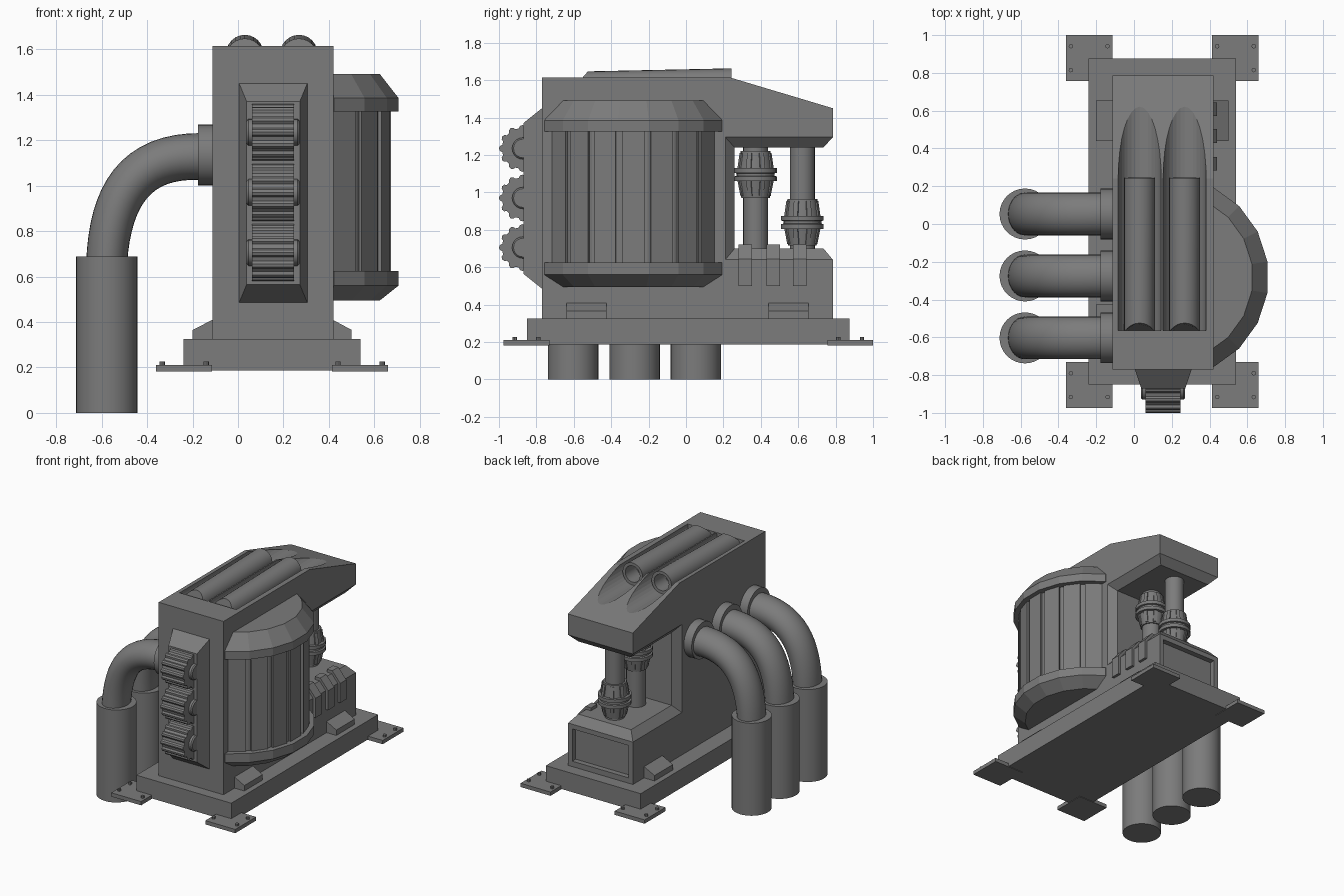
import bpy, bmesh, math
from mathutils import Vector

if "Cube" in bpy.data.objects:
    bpy.data.objects.remove(bpy.data.objects["Cube"])

METAL = bpy.data.materials.new("dark_metal")
METAL.diffuse_color = (.2, .2, .2, 1)
METAL.use_nodes = True
METAL.node_tree.nodes["Principled BSDF"].inputs["Base Color"].default_value = METAL.diffuse_color


def finish(name, bm, smooth=False):
    bmesh.ops.remove_doubles(bm, verts=bm.verts, dist=1e-5)
    bmesh.ops.recalc_face_normals(bm, faces=bm.faces)
    me = bpy.data.meshes.new(name)
    bm.to_mesh(me)
    bm.free()
    me.materials.append(METAL)
    ob = bpy.data.objects.new(name, me)
    bpy.context.collection.objects.link(ob)
    bpy.ops.object.select_all(action='DESELECT')
    bpy.context.view_layer.objects.active = ob
    ob.select_set(True)
    if smooth:
        bpy.ops.object.shade_smooth_by_angle(angle=math.radians(32))
    return ob


def taper(name, lo, hi, end=None, inset=(0, 0, 0)):
    """Box from lo to hi; the face at end (axis, 0 low / 1 high) shrinks by inset."""
    bm = bmesh.new()
    bmesh.ops.create_cube(bm, size=1)
    for v in bm.verts:
        side = [int(c > 0) for c in v.co]
        p = [hi[i] if side[i] else lo[i] for i in range(3)]
        if end and side[end[0]] == end[1]:
            for i in range(3):
                if i != end[0]:
                    p[i] += -inset[i] if side[i] else inset[i]
        v.co = p
    return finish(name, bm)


def prism(name, pts, axis, a, b):
    """Extrude a 2D outline along x, y or z (0, 1, 2) from a to b."""
    bm = bmesh.new()

    def at(p, d):
        c = list(p)
        c.insert(axis, d)
        return c
    f = bm.faces.new([bm.verts.new(at(p, a)) for p in pts])
    r = bmesh.ops.extrude_face_region(bm, geom=[f])
    for v in r['geom']:
        if isinstance(v, bmesh.types.BMVert):
            v.co[axis] = b
    return finish(name, bm)


def skin(name, rings, smooth=False):
    """Bridge a list of point rings and cap both ends."""
    bm = bmesh.new()
    rings = [[bm.verts.new(p) for p in ring] for ring in rings]
    for A, B in zip(rings, rings[1:]):
        for i in range(len(A)):
            j = (i + 1) % len(A)
            bm.faces.new((A[i], A[j], B[j], B[i]))
    bm.faces.new(rings[0])
    bm.faces.new(rings[-1])
    return finish(name, bm, smooth)


def lathe(name, prof, origin, axis, n=24, smooth=True):
    """Revolve (radius, height) points about an axis through origin."""
    q = Vector((0, 0, 1)).rotation_difference(Vector(axis).normalized())
    turn = [2 * math.pi * i / n for i in range(n)]
    return skin(name, [[Vector(origin) + q @ Vector((r * math.cos(t), r * math.sin(t), h))
                        for t in turn] for r, h in prof], smooth)


def cut(ob, cutter):
    cutter.hide_render = True
    m = ob.modifiers.new("cut", 'BOOLEAN')
    m.operation, m.object, m.solver = 'DIFFERENCE', cutter, 'EXACT'
    bpy.context.view_layer.objects.active = ob
    bpy.ops.object.modifier_apply(modifier=m.name)
    bpy.data.objects.remove(cutter)


# Base plate and bolted feet
taper("base_plate", (-.24, -.85, .186), (.54, .875, .325))
for sx in (-1, 1):
    for sy in (-1, 1):
        cx, cy = .15 + sx * .387, .0125 + sy * .8655
        taper("foot", (cx - .123, cy - .122, .182), (cx + .123, cy + .122, .21))
        for dx, dy in ((1, 1), (1, -1), (-1, 1)):
            lathe("foot_bolt", [(.012, 0), (.012, .017)],
                  (cx + sx * dx * .097, cy + sy * dy * .063, .209), (0, 0, 1), 8, False)

# Main C-shaped housing with troughs in the roof and a recess at the back
X0, X1 = -.113, .42
body = prism("housing", [(-.77, .32), (.785, .32), (.785, .64), (.21, .64), (.21, 1.295),
                         (.785, 1.295), (.785, 1.45), (.24, 1.613), (-.77, 1.613)], 0, X0, X1)
cut(body, taper("recess_cutter", (X0 + .035, .745, .365), (X1 - .035, .9, .605)))
for x in (.03, .268):
    cut(body, lathe("trough_cutter", [(.114, 0), (.114, 1.5)], (x, -.565, 1.613), (0, 1, 0), 32, False))
taper("lower_bed", (X0, .21, .64), (X1, .785, .70), (2, 1), (.05, .05, 0))
taper("overhang_underside", (X0, .21, 1.24), (X1, .785, 1.295), (2, 0), (.05, .05, 0))
taper("column_rear", (X0, .21, .64), (X1, .26, 1.295), (1, 1), (.05, 0, 0))

# Open roof tubes lying in the troughs, front ends cut at a slant
for x in (.03, .268):
    tube = lathe("roof_tube", [(.082, 0), (.082, .81), (.06, .81), (.06, .68)],
                 (x, -.565, 1.565), (0, 1, .02), 24)
    for v in tube.data.vertices:
        if v.co.y < -.5:
            v.co.y += max(0, v.co.z - 1.60) * .9

# Wedges between housing and base
for y in (-.64, .44):
    prism("side_wedge", [(.41, .32), (.5, .32), (.5, .365), (.42, .408), (.41, .408)], 1, y, y + .215)
    prism("side_wedge", [(-.1, .32), (-.2, .32), (-.2, .365), (-.115, .408), (-.1, .408)], 1, y, y + .215)

# Front panel with three gears
taper("front_panel", (.005, -.87, .485), (.305, -.77, 1.45), (1, 0), (.033, 0, .08))
for z in (1.235, .97, .705):
    teeth, pts = 12, []
    for i in range(teeth):
        for f, r in ((-.34, .109), (-.2, .121), (0, .125), (.2, .121), (.34, .109)):
            a = 2 * math.pi * (i + f) / teeth
            pts.append((-.875 - r * math.cos(a), z + r * math.sin(a)))
    prism("gear", pts, 0, .062, .246)
    lathe("gear_hub", [(.05, 0), (.058, .008), (.058, .225), (.05, .233)], (.0375, -.872, z), (1, 0, 0), 20)

# Large faceted drum on the right, cut off inside the housing
CX, CY = .18, -.282


def polar(r, a):
    return CX + r * math.cos(math.radians(a)), CY + r * math.sin(math.radians(a))


def drum(name, levels):
    rings = []
    for r, z in levels:
        pts = [polar(r, a) for a in EVEN]
        pts = [(.40, pts[0][1])] + pts + [(.40, pts[-1][1])]
        rings.append([(x, y, z) for x, y in pts])
    return skin(name, rings)


EVEN = [-63, -45, -27, -9, 9, 27, 45, 63]
drum("drum_top_cap", [(.533, 1.325), (.533, 1.385), (.45, 1.49)])
drum("drum_bottom_cap", [(.45, .495), (.533, .56), (.533, .625)])
drum("drum_core", [(.483, .6), (.483, 1.35)])
# Raised panels around the drum
for a in EVEN[:-1]:
    prism("drum_panel", [polar(r, a + d) for r, d in ((.45, 2), (.497, 2), (.497, 16), (.45, 16))], 2, .61, 1.34)


# Two posts with ribbed couplings in the rear opening
def post(y, z):
    lathe("post", [(.067, .69), (.067, 1.25)], (.15, y, 0), (0, 0, 1), 20)
    lathe("coupling", [(.076, 0), (.092, .09), (.114, .09), (.114, .115), (.102, .118), (.102, .132),
                       (.114, .135), (.114, .16), (.092, .16), (.08, .25)],
          (.15, y, z), (0, 0, 1), 20)
    for i in range(8):
        rib = prism("coupling_rib", [(.06, .01), (.082, .01), (.101, .1), (.101, .15), (.087, .24), (.06, .24)],
                    1, -.013, .013)
        rib.location = (.15, y, z)
        rib.rotation_euler.z = (i + .5) * math.pi / 4


post(.372, .97)
post(.622, .715)

# Clips over the right edge of the lower bed
for y, top in ((.282, .722), (.43, .722), (.572, .722)):
    prism("bed_clip", [(.40, .5), (.44, .5), (.44, .645), (.375, top), (.33, top), (.33, .68), (.40, .62)],
          1, y, y + .072)

# Three elbow pipes with collars and ground sleeves on the left
for y in (.053, -.275, -.603):
    lathe("pipe_collar", [(.134, 0), (.134, .075)], (-.177, y, 1.135), (1, 0, 0), 32)
    lathe("ground_sleeve", [(.135, 0), (.135, .687)], (-.577, y, 0), (0, 0, 1), 32)
    P = [Vector(p) for p in ((-.16, 0, 1.128), (-.45, 0, 1.135), (-.562, 0, .96), (-.578, 0, .66))]
    rings = []
    for k in range(17):
        t = k / 16
        s = 1 - t
        c = s**3 * P[0] + 3 * s * s * t * P[1] + 3 * s * t * t * P[2] + t**3 * P[3]
        d = (s * s * (P[1] - P[0]) + 2 * s * t * (P[2] - P[1]) + t * t * (P[3] - P[2])).normalized()
        side = Vector((-d.z, 0, d.x)) * (.103 - .013 * t)
        c.y = y
        rings.append([c + side * math.cos(a) + Vector((0, .113, 0)) * math.sin(a)
                      for a in (2 * math.pi * i / 28 for i in range(28))])
    skin("elbow_pipe", rings, True)
